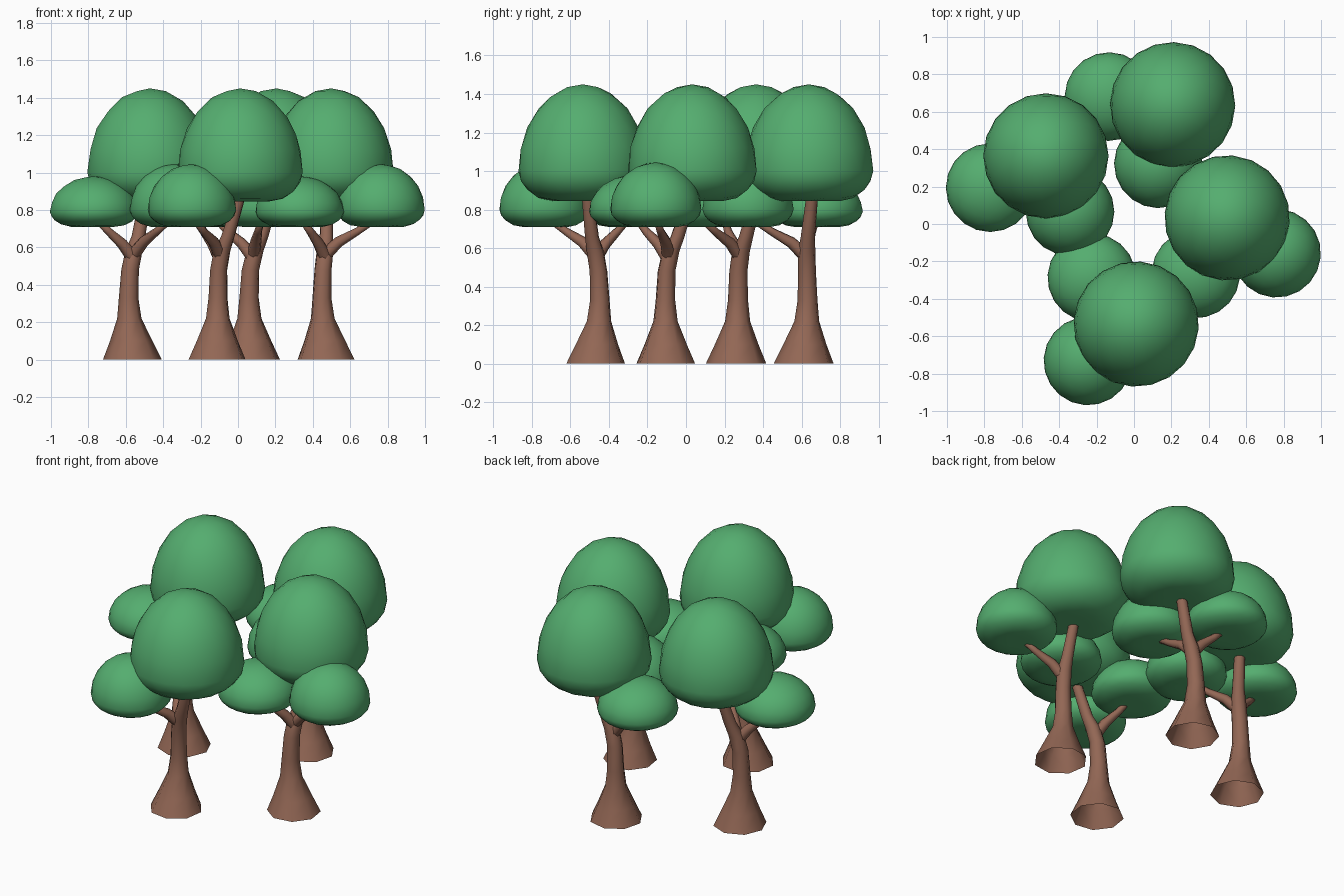
import bpy, bmesh, math
from mathutils import Vector, Matrix

if "Cube" in bpy.data.objects:
    bpy.data.objects.remove(bpy.data.objects["Cube"])


def material(name, rgb):
    m = bpy.data.materials.new(name)
    m.diffuse_color = (*rgb, 1)
    m.use_nodes = True
    m.node_tree.nodes["Principled BSDF"].inputs["Base Color"].default_value = m.diffuse_color
    return m


LEAF = material("leaf green", (0.09, 0.42, 0.16))
BARK = material("bark brown", (0.29, 0.135, 0.09))


def finish(name, bm, mat, matrix):
    bmesh.ops.recalc_face_normals(bm, faces=bm.faces)
    mesh = bpy.data.meshes.new(name)
    bm.to_mesh(mesh)
    bm.free()
    mesh.materials.append(mat)
    for p in mesh.polygons:
        p.use_smooth = True
    ob = bpy.data.objects.new(name, mesh)
    ob.matrix_world = matrix
    bpy.context.collection.objects.link(ob)


def crown(name, matrix, x, y, radius, bottom, middle, top):
    """Dome of leaves: sphere stretched above the middle, flattened below."""
    bm = bmesh.new()
    bmesh.ops.create_icosphere(bm, subdivisions=3, radius=1)
    for v in bm.verts:
        z = v.co.z
        if z > 0:
            h = middle + z * (top - middle)
        else:
            h = middle - min(1, -z * 1.25) * (middle - bottom)
        v.co = (x + v.co.x * radius, y + v.co.y * radius, h)
    finish(name, bm, LEAF, matrix)


def add_tube(bm, path, sides, upright=False):
    """Tapered tube through (x, y, z, radius) points, capped at the far end."""
    rings = []
    pts = [Vector(p[:3]) for p in path]
    for i, p in enumerate(path):
        d = pts[min(i + 1, len(pts) - 1)] - pts[max(i - 1, 0)]
        rot = Matrix() if upright else d.to_track_quat('Z', 'Y').to_matrix().to_4x4()
        ring = []
        for k in range(sides):
            a = 2 * math.pi * k / sides
            off = Vector((math.cos(a), math.sin(a), 0)) * p[3]
            ring.append(bm.verts.new(pts[i] + rot @ off))
        rings.append(ring)
    for a, b in zip(rings, rings[1:]):
        for k in range(sides):
            n = (k + 1) % sides
            bm.faces.new((a[k], a[n], b[n], b[k]))
    bm.faces.new(rings[-1])


TRUNK = [(0, 0, 0, .157), (-.006, .003, .1, .113), (-.016, .008, .22, .065),
         (-.02, .01, .33, .052), (-.012, .012, .48, .047), (.008, .025, .58, .046),
         (.033, .052, .66, .037), (.065, .1, .84, .032), (.075, .11, .93, .028)]
LOW_BRANCH = [(0, .012, .55, .036), (-.055, -.012, .622, .03),
              (-.125, -.042, .685, .022), (-.19, -.06, .75, .017)]
HIGH_BRANCH = [(.005, .015, .56, .036), (.06, -.035, .63, .03),
               (.13, -.108, .685, .021), (.2, -.172, .745, .017)]

# four turned copies of one tree: x, y, turn in degrees
TREES = [("left", -.565, .26, 0), ("back", .069, .611, -37),
         ("right", .471, -.105, 31), ("front", -.112, -.469, -76)]

for side, x, y, turn in TREES:
    m = Matrix.Translation((x, y, 0)) @ Matrix.Rotation(math.radians(turn), 4, 'Z')
    # trunk, open underneath, and its two branches
    bm = bmesh.new()
    add_tube(bm, TRUNK, 8, upright=True)
    finish(side + " trunk", bm, BARK, m)
    for name, path in (("low", LOW_BRANCH), ("high", HIGH_BRANCH)):
        bm = bmesh.new()
        add_tube(bm, path, 7)
        finish(f"{side} {name} branch", bm, BARK, m)
    # one large and two small crowns
    crown(side + " main crown", m, .094, .104, .335, .845, 1.0, 1.45)
    crown(side + " low crown", m, -.204, -.066, .237, .71, .79, .98)
    crown(side + " high crown", m, .223, -.194, .237, .71, .80, 1.045)
